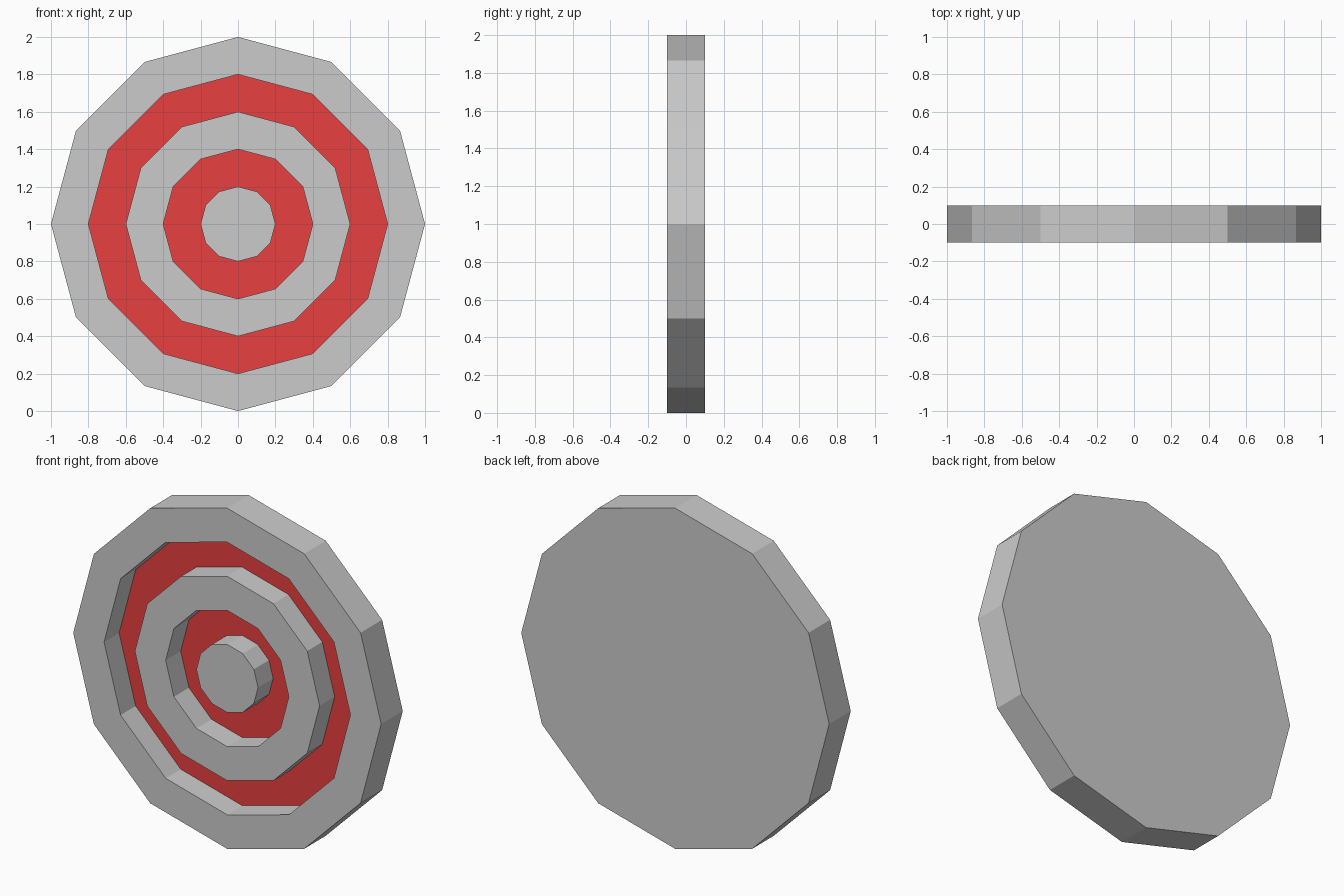
import bpy, bmesh, math

if "Cube" in bpy.data.objects:
    bpy.data.objects.remove(bpy.data.objects["Cube"])

SIDES = 12
FRONT, FLOOR, BACK = -0.1, 0.04, 0.1

# Lathe profile (radius, y) from the centre boss out to the rim and back
PROFILE = [(0.2, FRONT), (0.2, FLOOR), (0.4, FLOOR), (0.4, FRONT),
           (0.6, FRONT), (0.6, FLOOR), (0.8, FLOOR), (0.8, FRONT),
           (1.0, FRONT), (1.0, BACK)]

red = bpy.data.materials.new("red_paint")
red.diffuse_color = (0.8, 0.05, 0.05, 1)
red.use_nodes = True
red.node_tree.nodes["Principled BSDF"].inputs["Base Color"].default_value = red.diffuse_color

bm = bmesh.new()


def ring(r, y):
    angles = [2 * math.pi * i / SIDES for i in range(SIDES)]
    return [bm.verts.new((r * math.cos(a), y, 1 + r * math.sin(a))) for a in angles]


rings = [ring(r, y) for r, y in PROFILE]

# Bridge the rings; groove floors get the red slot
for k in range(len(rings) - 1):
    a, b = rings[k], rings[k + 1]
    is_floor = PROFILE[k][1] == PROFILE[k + 1][1] == FLOOR
    for i in range(SIDES):
        j = (i + 1) % SIDES
        face = bm.faces.new((a[i], a[j], b[j], b[i]))
        face.material_index = 1 if is_floor else 0

# Boss face and flat back
bm.faces.new(rings[0])
bm.faces.new(rings[-1])
bmesh.ops.recalc_face_normals(bm, faces=bm.faces)

mesh = bpy.data.meshes.new("target_board")
bm.to_mesh(mesh)
bm.free()
mesh.materials.append(None)
mesh.materials.append(red)
board = bpy.data.objects.new("target_board", mesh)
bpy.context.collection.objects.link(board)
